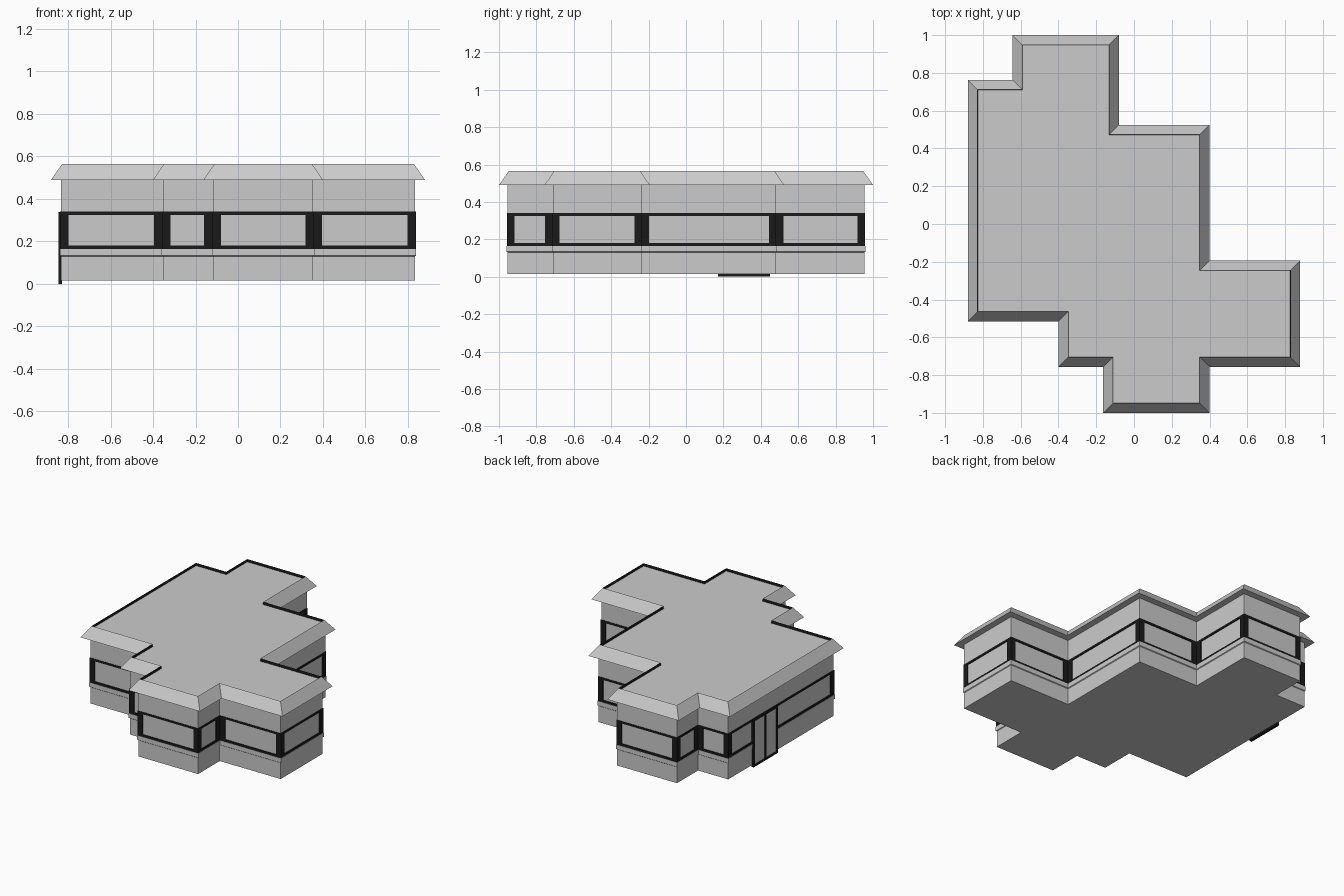
import bpy, bmesh
from mathutils import Vector

if "Cube" in bpy.data.objects:
    bpy.data.objects.remove(bpy.data.objects["Cube"])

# Eave outline, counter-clockwise seen from above
EAVE = [(-.88, -.515), (-.40, -.515), (-.40, -.757), (-.163, -.757),
        (-.163, -1), (.40, -1), (.40, -.757), (.88, -.757),
        (.88, -.193), (.40, -.193), (.40, .525), (-.08, .525),
        (-.08, 1), (-.643, 1), (-.643, .763), (-.88, .763)]

black = bpy.data.materials.new("black_trim")
black.diffuse_color = (.01, .01, .01, 1)
black.use_nodes = True
black.node_tree.nodes["Principled BSDF"].inputs["Base Color"].default_value = black.diffuse_color


def inset(d):
    """Outline moved inwards by d with mitred corners."""
    out = []
    n = len(EAVE)
    for i in range(n):
        p, a, b = Vector(EAVE[i]), Vector(EAVE[i - 1]), Vector(EAVE[(i + 1) % n])
        u, v = (p - a).normalized(), (b - p).normalized()
        out.append(p + d * (Vector((-u.y, u.x)) + Vector((-v.y, v.x))))
    return out


def finish(name, bm, mat=None):
    me = bpy.data.meshes.new(name)
    bm.to_mesh(me)
    bm.free()
    ob = bpy.data.objects.new(name, me)
    bpy.context.collection.objects.link(ob)
    if mat:
        me.materials.append(mat)
    return ob


def loft(name, rings, cap_start=False, cap_end=False, closed=False, mat=None):
    """Skin between (inset, z) rings of the outline, listed bottom to top."""
    bm = bmesh.new()
    loops = [[bm.verts.new((p.x, p.y, z)) for p in inset(d)] for d, z in rings]
    pairs = list(zip(loops, loops[1:]))
    if closed:
        pairs.append((loops[-1], loops[0]))
    n = len(EAVE)
    for a, b in pairs:
        for i in range(n):
            j = (i + 1) % n
            bm.faces.new((a[i], a[j], b[j], b[i]))
    if cap_start:
        bm.faces.new(loops[0][::-1])
    if cap_end:
        bm.faces.new(loops[-1])
    return finish(name, bm, mat)


def add_box(bm, lo, hi):
    vs = bmesh.ops.create_cube(bm, size=1)["verts"]
    for v in vs:
        v.co = [(l + h) / 2 + c * (h - l) for l, h, c in zip(lo, hi, v.co)]


WALL = .046

# Walls below and above the window band, with projecting sill
loft("lower_wall", [(WALL, .015), (WALL, .13), (WALL - .005, .134),
                    (WALL - .005, .165), (WALL + .006, .165)], cap_start=True)
loft("window_glass", [(WALL + .003, .165), (WALL + .003, .34)])
loft("upper_wall", [(WALL + .006, .338), (WALL, .338), (WALL, .49)])

# Roof: flat soffit, sloped skirt and a slightly sunken deck
loft("roof_skirt", [(WALL, .49), (0, .49), (.052, .565)])
loft("roof_rim", [(.052, .565), (.053, .546)], mat=black)
loft("roof_deck", [(.0525, .5455), (.053, .546)], cap_end=True)

# Window frame rails
F = WALL - .003
for name, z0, z1 in (("bottom_rail", .165, .18), ("top_rail", .325, .34)):
    loft(name, [(F, z0), (F, z1), (F + .008, z1), (F + .008, z0)],
         closed=True, mat=black)

# Corner posts: one at each end of every wall
bm = bmesh.new()
pts = inset(F)
for i, p in enumerate(pts):
    q = pts[(i + 1) % len(pts)]
    t = (q - p).normalized()
    inward = Vector((-t.y, t.x)) * .008
    for a, b in ((p, p + t * .039), (q, q - t * .039)):
        c = b + inward
        add_box(bm, (min(a.x, c.x), min(a.y, c.y), .17),
                (max(a.x, c.x), max(a.y, c.y), .335))
finish("corner_posts", bm, black)

# Double entrance door on the left wall
bm = bmesh.new()
for y in (.18, .31, .44):
    add_box(bm, (-.844, y - .008, .0), (-.83, y + .008, .335))
add_box(bm, (-.844, .172, .322), (-.83, .448, .338))
finish("door_frame", bm, black)
bm = bmesh.new()
for y0, y1 in ((.188, .302), (.318, .432)):
    add_box(bm, (-.8415, y0, .012), (-.83, y1, .322))
finish("door_leaves", bm)

# Door sill
bm = bmesh.new()
add_box(bm, (-.846, .172, 0), (-.828, .448, .015))
finish("door_sill", bm, black)
